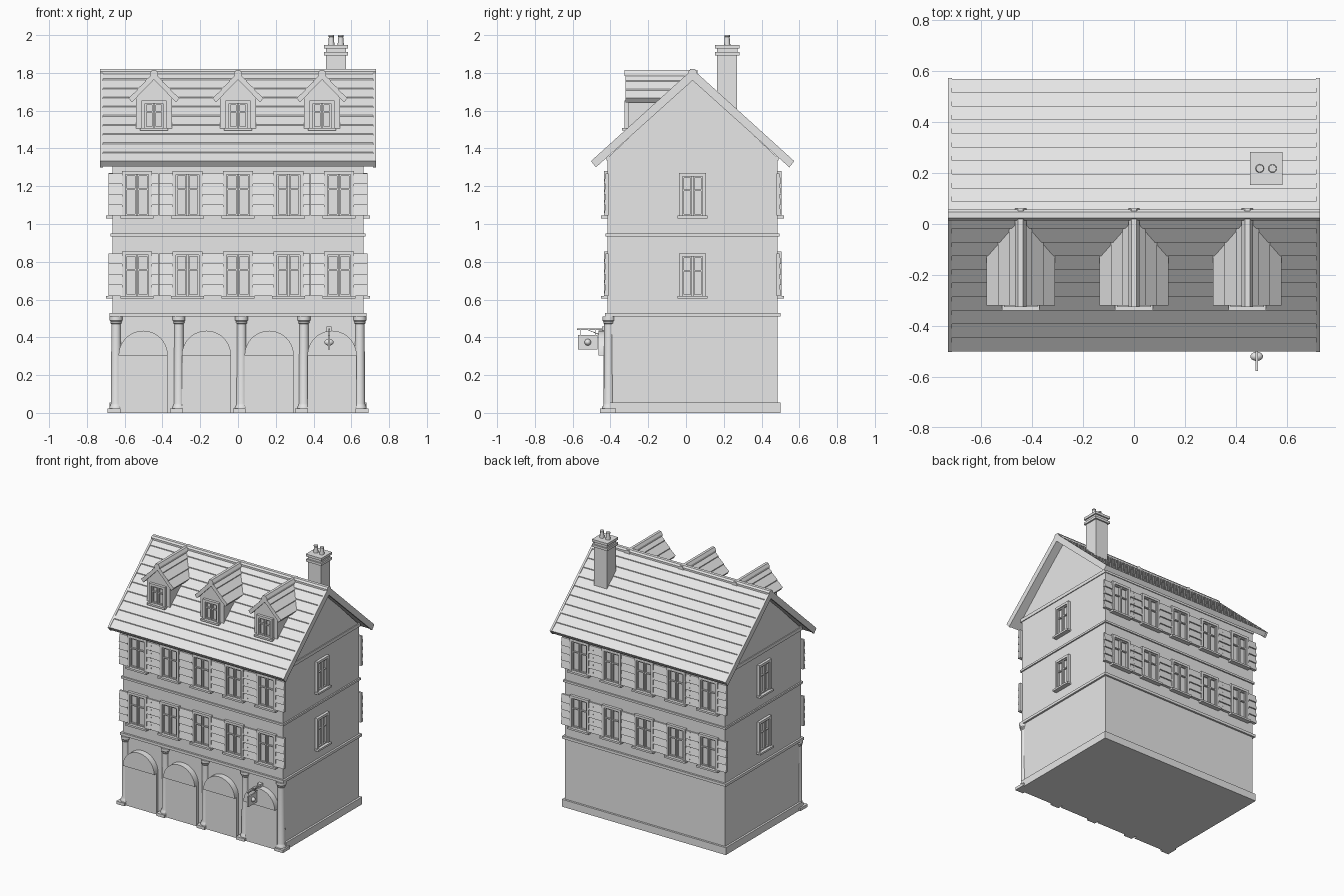
import bpy, bmesh, math
from mathutils import Matrix, Vector

if "Cube" in bpy.data.objects:
    bpy.data.objects.remove(bpy.data.objects["Cube"])

GREY = bpy.data.materials.new("pale grey")
GREY.diffuse_color = (0.8, 0.8, 0.8, 1)
GREY.use_nodes = True
GREY.node_tree.nodes["Principled BSDF"].inputs["Base Color"].default_value = GREY.diffuse_color


def finish(name, bm, smooth=False):
    bmesh.ops.recalc_face_normals(bm, faces=bm.faces)
    me = bpy.data.meshes.new(name)
    bm.to_mesh(me)
    bm.free()
    me.materials.append(GREY)
    ob = bpy.data.objects.new(name, me)
    bpy.context.collection.objects.link(ob)
    if smooth:
        bpy.ops.object.select_all(action='DESELECT')
        ob.select_set(True)
        bpy.context.view_layer.objects.active = ob
        bpy.ops.object.shade_smooth_by_angle(angle=math.radians(35))
    return ob


def box(bm, x0, x1, y0, y1, z0, z1, m=Matrix()):
    t = Matrix.Translation(((x0 + x1) / 2, (y0 + y1) / 2, (z0 + z1) / 2))
    s = Matrix.Diagonal((abs(x1 - x0), abs(y1 - y0), abs(z1 - z0), 1))
    bmesh.ops.create_cube(bm, size=1, matrix=m @ t @ s)


def prism(bm, pts, vec):
    """Extrude a closed 3D outline along vec."""
    f = bm.faces.new([bm.verts.new(p) for p in pts])
    r = bmesh.ops.extrude_face_region(bm, geom=[f], use_keep_orig=True)
    bmesh.ops.translate(bm, vec=vec, verts=[v for v in r['geom'] if isinstance(v, bmesh.types.BMVert)])


def lathe(bm, cx, cy, prof, n=16):
    rings = [[bm.verts.new((cx + r * math.cos(2 * math.pi * i / n), cy + r * math.sin(2 * math.pi * i / n), z))
              for i in range(n)] for r, z in prof]
    for a, b in zip(rings, rings[1:]):
        for i in range(n):
            bm.faces.new((a[i], a[(i + 1) % n], b[(i + 1) % n], b[i]))
    bm.faces.new(rings[0])
    bm.faces.new(rings[-1])


# Main walls with gable ends
YC, YF, YB, HX = 0.035, -0.415, 0.485, 0.665
bm = bmesh.new()
prism(bm, [(-HX, y, z) for y, z in ((YF, 0), (YB, 0), (YB, 1.35), (YC, 1.775), (YF, 1.35))], (2 * HX, 0, 0))
finish("walls", bm)

# Plinth and string courses
for name, z0, z1, d in (("plinth", 0, 0.055, 0.015), ("lower_band", 0.51, 0.53, 0.014),
                        ("middle_band", 0.935, 0.95, 0.01), ("eaves_band", 1.335, 1.36, 0.006)):
    bm = bmesh.new()
    box(bm, -HX - d, HX + d, YF + (0.01 if z0 == 0 else -d), YB + d, z0, z1)
    finish(name, bm)

# Main roof with lapped courses
bm = bmesh.new()
SL, ROWS, RUN = 0.905, 10, 0.535
for s in (-1, 1):
    top = []
    for i in range(ROWS):
        for k, off in ((i, -0.003), (i + 1, 0.003)):
            top.append((k * RUN / ROWS, 1.815 - SL * k * RUN / ROWS + off))
    prof = top + [(RUN - 0.022, 1.305), (0, 1.765)]
    prism(bm, [(-0.717, YC + s * d, z) for d, z in prof], (1.434, 0, 0))
finish("roof", bm)

# Boards along both gable edges, and the ridge cap
bm = bmesh.new()
for x in (-0.73, 0.715):
    for s in (-1, 1):
        prism(bm, [(x, YC + s * d, z) for d, z in ((0, 1.82), (0.538, 1.333), (0.512, 1.3), (0, 1.76))], (0.015, 0, 0))
finish("gable_boards", bm)
bm = bmesh.new()
prism(bm, [(-0.73, YC + d, z) for d, z in ((-0.022, 1.79), (-0.022, 1.808), (-0.012, 1.82),
                                         (0.012, 1.82), (0.022, 1.808), (0.022, 1.79))], (1.46, 0, 0))
finish("ridge_cap", bm)


def window(bm, m, u, z0, z1, hw):
    """Framed sash window; local -y points out of the wall."""
    t = 0.018
    box(bm, u - hw, u - hw + t, -0.02, 0.01, z0, z1, m)
    box(bm, u + hw - t, u + hw, -0.02, 0.01, z0, z1, m)
    box(bm, u - hw + t, u + hw - t, -0.02, 0.01, z1 - t, z1, m)
    box(bm, u - hw - 0.008, u + hw + 0.008, -0.034, 0.01, z0, z0 + 0.014, m)
    zt = z0 + (z1 - z0) * 0.6
    for a in (-1, 1):  # two casements, each with a crossbar
        x0, x1 = sorted((u + a * 0.002, u + a * (hw - t)))
        for l, r in ((x0, x0 + 0.008), (x1 - 0.008, x1)):
            box(bm, l, r, -0.012, 0.01, z0 + 0.014, z1 - t, m)
        for z in (z0 + 0.014, zt, z1 - t - 0.008):
            box(bm, x0 + 0.008, x1 - 0.008, -0.012, 0.01, z, z + 0.008, m)


def shutter(bm, m, u0, u1, z0, z1, n=4):
    """Overlapping tilted boards."""
    h = (z1 - z0) / n
    for i in range(n):
        a = z0 + i * h
        pts = ((0.005, a), (-0.02, a), (-0.01, a + h), (0.005, a + h))
        prism(bm, [m @ Vector((u0, y, z)) for y, z in pts], m.to_3x3() @ Vector((u1 - u0, 0, 0)))


# Front and back windows with shutters
CX = (-0.535, -0.267, 0, 0.267, 0.535)
FACES = {"front": Matrix.Translation((0, YF, 0)),
         "back": Matrix.Translation((0, YB, 0)) @ Matrix.Rotation(math.pi, 4, 'Z')}
for side, m in FACES.items():
    wb, sb = bmesh.new(), bmesh.new()
    for z0, z1 in ((0.605, 0.855), (1.03, 1.28)):
        for c in CX:
            window(wb, m, c, z0, z1, 0.079)
            shutter(sb, m, c - 0.152 if c > -0.5 else -0.685, c - 0.08, z0 + 0.015, z1 - 0.012)
            if c != 0.535:
                shutter(sb, m, c + 0.08, c + 0.115, z0 + 0.015, z1 - 0.012)
        shutter(sb, m, 0.615, 0.685, z0 + 0.015, z1 - 0.012)
    finish(side + "_windows", wb)
    finish(side + "_shutters", sb)

# Gable-side windows
bm = bmesh.new()
for s in (-1, 1):
    m = Matrix.Translation((s * HX, YC, 0)) @ Matrix.Rotation(s * math.pi / 2, 4, 'Z')
    for z0, z1 in ((0.605, 0.845), (1.03, 1.27)):
        window(bm, m, 0, z0, z1, 0.071)
finish("side_windows", bm)

# Arched shopfront panels with projecting heads
panels, heads = bmesh.new(), bmesh.new()
for c in (-0.502, -0.167, 0.165, 0.498):
    R, zs = 0.13, 0.305
    arc = [(c + R * math.cos(math.pi * i / 20), zs + R * math.sin(math.pi * i / 20)) for i in range(21)]
    prism(panels, [(x, -0.437, z) for x, z in [(c + R, 0)] + arc + [(c - R, 0)]], (0, 0.03, 0))
    prism(heads, [(x, -0.462, z) for x, z in arc], (0, 0.05, 0))
finish("arch_panels", panels, True)
finish("arch_heads", heads, True)

# Columns with square bases
bm = bmesh.new()
COL = ((0.036, 0.02), (0.036, 0.03), (0.03, 0.04), (0.028, 0.05), (0.025, 0.47), (0.03, 0.476),
       (0.03, 0.484), (0.035, 0.49), (0.035, 0.51))
for c in (-0.645, -0.313, 0.019, 0.349, 0.645):
    lathe(bm, c, -0.408, COL)
    d = 0.012 if c > 0.5 else -0.012
    box(bm, c + d - 0.034, c + d + 0.034, -0.455, -0.37, 0, 0.022)
finish("columns", bm, True)

# Dormers
walls, roofs, wins = bmesh.new(), bmesh.new(), bmesh.new()
for c in (-0.445, 0, 0.445):
    prism(walls, [(c + x, -0.305, z) for x, z in ((-0.096, 1.5), (0.096, 1.5), (0.096, 1.68), (0, 1.775), (-0.096, 1.68))],
          (0, 0.29, 0))
    for s in (-1, 1):
        n, top = 3, []
        for i in range(n):
            for k, off in ((i, -0.002), (i + 1, 0.004)):
                top.append((0.135 * k / n, 1.803 - 0.14 * k / n + off))
        prof = top + [(0.117, 1.644), (0, 1.765)]
        prism(roofs, [(c + s * x, -0.32, z) for x, z in prof], (0, 0.34, 0))
    prism(roofs, [(c + x, -0.325, z) for x, z in ((-0.022, 1.783), (-0.022, 1.797), (-0.01, 1.816),
                                                  (0.01, 1.816), (0.022, 1.797), (0.022, 1.783))], (0, 0.385, 0))
    window(wins, Matrix.Translation((0, -0.305, 0)), c, 1.495, 1.655, 0.066)
finish("dormer_walls", walls)
finish("dormer_roofs", roofs)
finish("dormer_windows", wins)

# Chimney stack and pots
bm = bmesh.new()
for h, z0, z1 in ((0.053, 1.5, 1.892), (0.064, 1.892, 1.91), (0.054, 1.91, 1.93), (0.064, 1.93, 1.948)):
    box(bm, 0.519 - h, 0.519 + h, 0.218 - h, 0.218 + h, z0, z1)
finish("chimney", bm)
bm = bmesh.new()
for x in (0.494, 0.544):
    lathe(bm, x, 0.218, ((0.017, 1.945), (0.013, 1.99), (0.015, 1.992), (0.015, 2.0)), 12)
finish("chimney_pots", bm, True)

# Hanging sign on a wall bracket
bm = bmesh.new()
X = 0.482
box(bm, X - 0.004, X + 0.004, -0.578, -0.415, 0.438, 0.446)
box(bm, X - 0.014, X + 0.014, -0.445, -0.41, 0.43, 0.458)
for y in (-0.56, -0.48):
    box(bm, X - 0.002, X + 0.002, y - 0.002, y + 0.002, 0.41, 0.44)
prism(bm, [(X - 0.002, y, z) for y, z in ((-0.52, 0.438), (-0.513, 0.438), (-0.45, 0.415), (-0.45, 0.409))], (0.004, 0, 0))
box(bm, X - 0.005, X + 0.005, -0.573, -0.468, 0.335, 0.412)
finish("sign_bracket", bm)
bm = bmesh.new()
bmesh.ops.create_uvsphere(bm, u_segments=14, v_segments=8, radius=1,
                          matrix=Matrix.Translation((X, -0.52, 0.374)) @ Matrix.Diagonal((0.025, 0.018, 0.018, 1)))
finish("sign_boss", bm, True)
